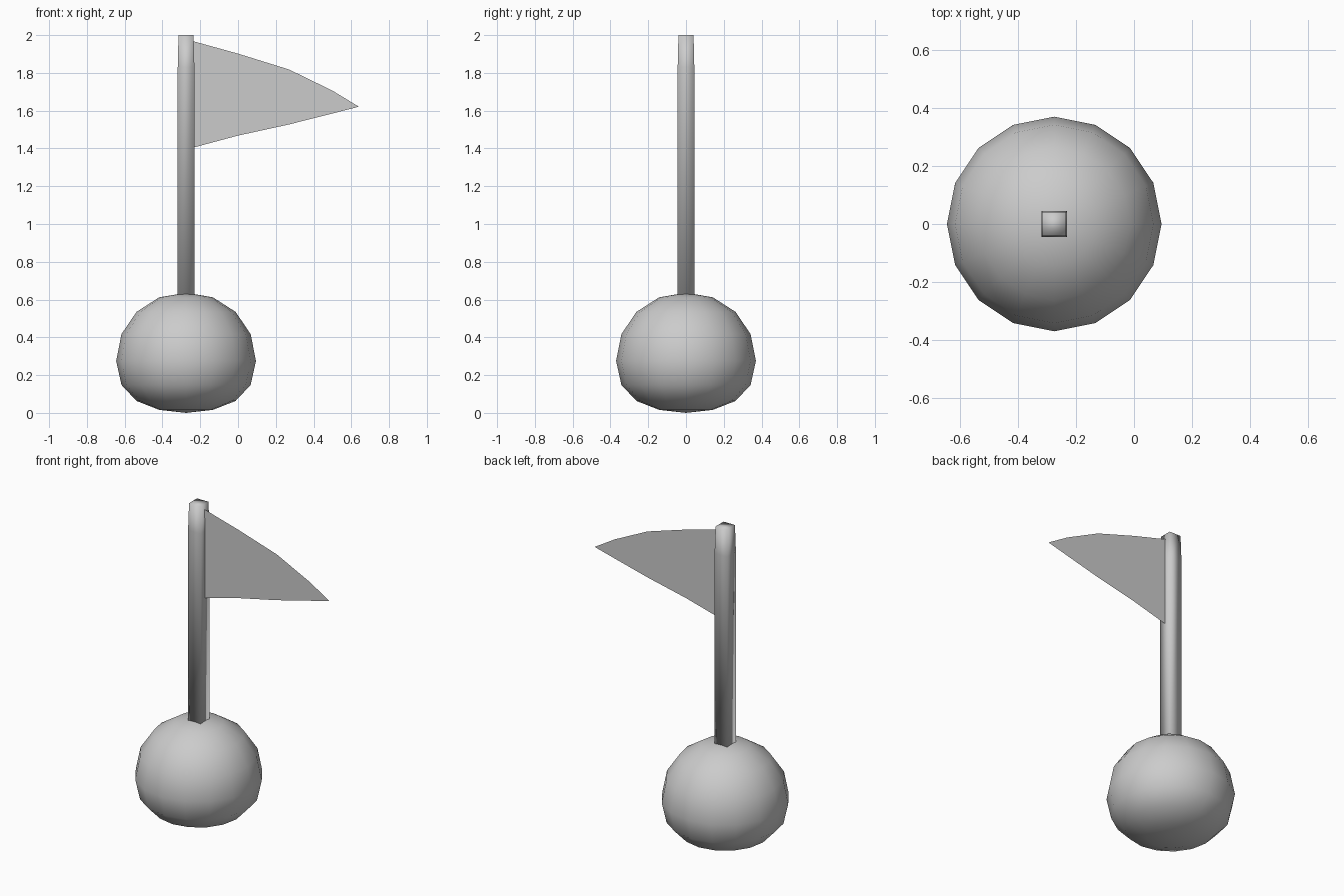
import bpy, math

if "Cube" in bpy.data.objects:
    bpy.data.objects.remove(bpy.data.objects["Cube"])

CX = -0.275  # axis of ball and pole


def make_object(name, verts, faces, smooth=True):
    mesh = bpy.data.meshes.new(name)
    mesh.from_pydata(verts, [], faces)
    mesh.update()
    for p in mesh.polygons:
        p.use_smooth = smooth
    obj = bpy.data.objects.new(name, mesh)
    bpy.context.collection.objects.link(obj)
    return obj


def loft(name, rings, sides, turn=0.0, bottom=None, top=None):
    """Stack of (radius, z) rings around the axis, closed by poles or flat caps."""
    verts, faces = [], []
    for r, z in rings:
        for i in range(sides):
            a = turn + 2 * math.pi * i / sides
            verts.append((CX + r * math.cos(a), r * math.sin(a), z))
    for k in range(len(rings) - 1):
        for i in range(sides):
            j = (i + 1) % sides
            a, b = k * sides, (k + 1) * sides
            faces.append((a + i, a + j, b + j, b + i))
    last = (len(rings) - 1) * sides
    if bottom is None:
        faces.append(tuple(reversed(range(sides))))
    else:
        verts.append((CX, 0, bottom))
        faces += [((i + 1) % sides, i, len(verts) - 1) for i in range(sides)]
    if top is None:
        faces.append(tuple(range(last, last + sides)))
    else:
        verts.append((CX, 0, top))
        faces += [(last + i, last + (i + 1) % sides, len(verts) - 1) for i in range(sides)]
    return make_object(name, verts, faces)


# Ball base: 16-sided, flattened underneath
loft("ball_base",
     [(0.142, 0.016), (0.262, 0.063), (0.342, 0.148), (0.37, 0.275),
      (0.342, 0.417), (0.262, 0.535), (0.142, 0.612)],
     16, bottom=0.003, top=0.636)

# Square pole with a slightly tapered, softly shaded tip
s = math.sqrt(2)
loft("pole", [(0.044 * s, 0.55), (0.044 * s, 1.83), (0.04 * s, 2.0)], 4, turn=math.pi / 4)

# Pennant: single-sheet flag, upper and lower edge points
upper = [(-0.235, 1.967), (0.0, 1.902), (0.27, 1.818), (0.5, 1.706)]
lower = [(-0.235, 1.405), (0.0, 1.468), (0.27, 1.527), (0.5, 1.585)]
pts = lower + [(0.64, 1.621)] + upper[::-1]
n = len(pts)
faces = [(i, i + 1, n - 2 - i, n - 1 - i) for i in range(3)] + [(3, 4, 5)]
make_object("flag", [(x, 0, z) for x, z in pts], faces, smooth=False)

# Ball touches the ground
bpy.data.objects["ball_base"].data.vertices[16 * 7].co.z = 0.0
